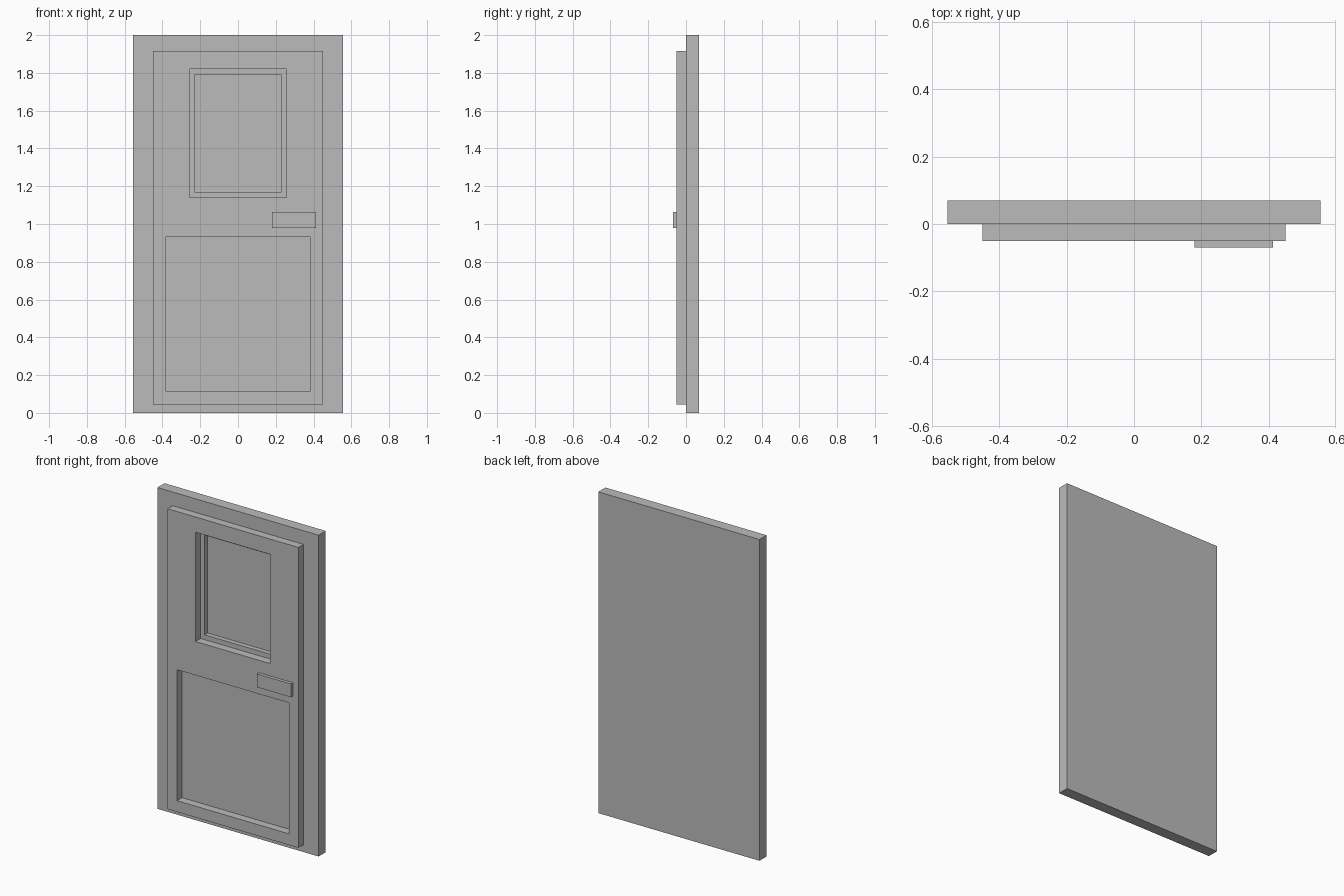
import bpy
from mathutils import Vector

cube = bpy.data.objects.get("Cube")
if cube:
    bpy.data.objects.remove(cube, do_unlink=True)

# Single painted finish
grey = bpy.data.materials.new("plain_grey")
grey.use_nodes = True
colour = (0.5, 0.5, 0.5, 1.0)
grey.diffuse_color = colour
grey.node_tree.nodes["Principled BSDF"].inputs["Base Color"].default_value = colour


def box(name, low, high):
    """Box between two opposite corners."""
    low, high = Vector(low), Vector(high)
    bpy.ops.mesh.primitive_cube_add(size=1)
    obj = bpy.context.object
    obj.name = name
    size, middle = high - low, (low + high) / 2
    for v in obj.data.vertices:
        v.co = v.co * size + middle
    obj.data.materials.append(grey)
    return obj


def cut(target, low, high):
    """Cut a rectangular opening out of a part."""
    cutter = box("cutter", low, high)
    cutter.hide_render = True
    mod = target.modifiers.new("opening", 'BOOLEAN')
    mod.operation = 'DIFFERENCE'
    mod.solver = 'EXACT'
    mod.object = cutter
    bpy.ops.object.select_all(action='DESELECT')
    bpy.context.view_layer.objects.active = target
    target.select_set(True)
    bpy.ops.object.modifier_apply(modifier=mod.name)
    bpy.data.objects.remove(cutter, do_unlink=True)


# Backing slab with the shallow window pocket
frame = box("door_frame", (-0.555, 0, 0), (0.555, 0.07, 2))
cut(frame, (-0.23, -0.1, 1.17), (0.23, 0.03, 1.79))

# Raised door leaf with window and lower panel openings
leaf = box("door_leaf", (-0.45, -0.05, 0.045), (0.45, 0, 1.915))
cut(leaf, (-0.257, -0.1, 1.14), (0.257, 0.1, 1.82))
cut(leaf, (-0.385, -0.1, 0.115), (0.385, 0.1, 0.93))

# Handle plate
box("handle", (0.18, -0.07, 0.98), (0.413, -0.05, 1.063))
